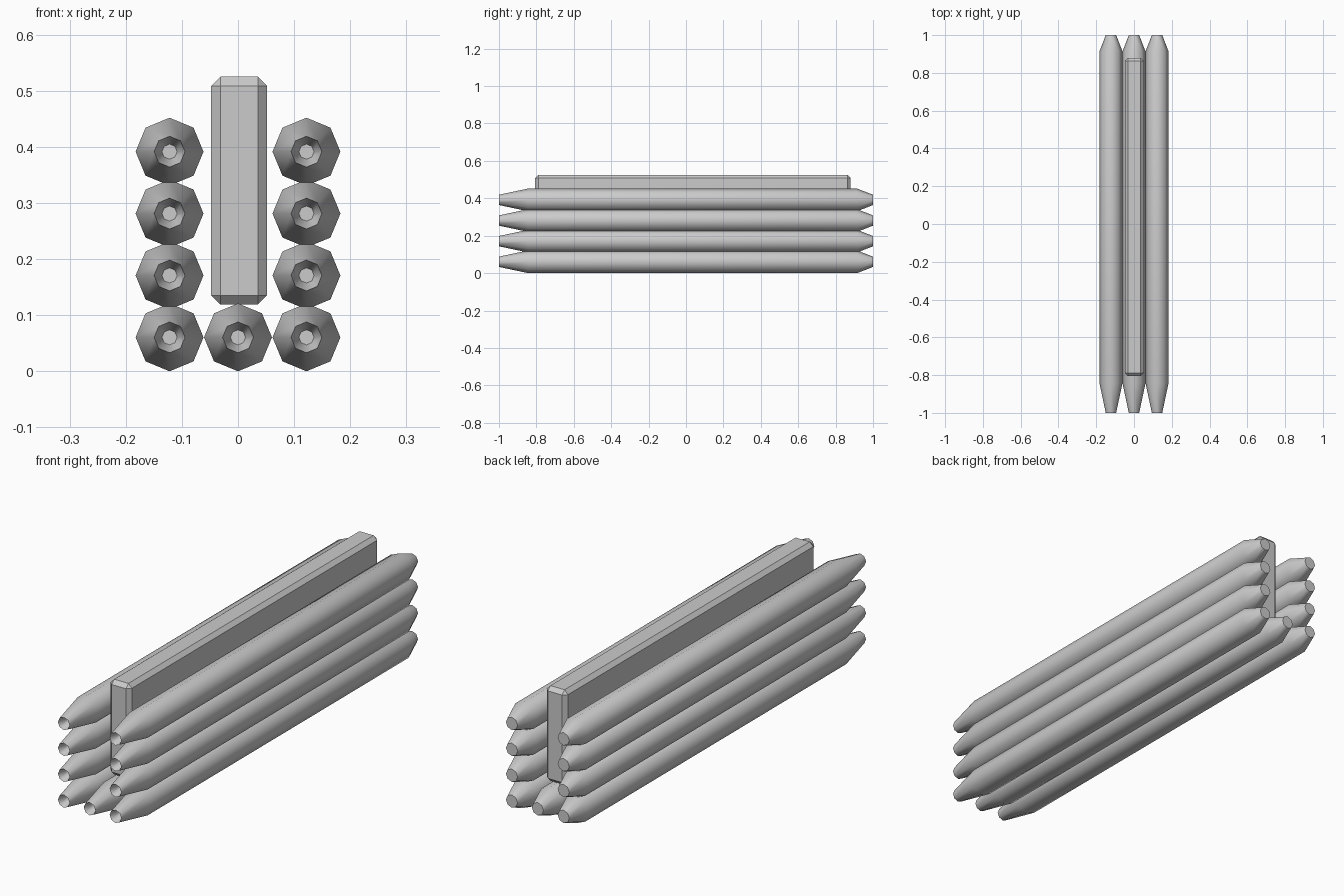
import bpy, bmesh, math

if "Cube" in bpy.data.objects:
    bpy.data.objects.remove(bpy.data.objects["Cube"])

R = 0.0605
# Tube profile from front recess to rear cap: (y, radius)
PROFILE = [(-0.955, 0.0135), (-1.0, 0.0275), (-0.845, R), (0.915, R), (1.0, 0.0275)]


def tube(name, x, z):
    bm = bmesh.new()
    rings = [[bm.verts.new((x + r * math.cos(i * math.pi / 4), y,
                            z + r * math.sin(i * math.pi / 4))) for i in range(8)]
             for y, r in PROFILE]
    for a, b in zip(rings, rings[1:]):
        for i in range(8):
            j = (i + 1) % 8
            bm.faces.new((a[i], a[j], b[j], b[i]))
    bm.faces.new(rings[0])
    bm.faces.new(rings[-1])
    bmesh.ops.recalc_face_normals(bm, faces=bm.faces[:])
    me = bpy.data.meshes.new(name)
    bm.to_mesh(me)
    bm.free()
    ob = bpy.data.objects.new(name, me)
    bpy.context.collection.objects.link(ob)
    bpy.ops.object.select_all(action='DESELECT')
    ob.select_set(True)
    bpy.context.view_layer.objects.active = ob
    bpy.ops.object.shade_smooth_by_angle(angle=math.radians(50))


# Side stacks and the bottom middle tube
for side, x in (("left", -0.122), ("right", 0.122)):
    for k in range(4):
        tube(f"{side}_tube_{k + 1}", x, R + 0.1103 * k)
tube("bottom_tube", 0, R)

# Central chamfered slab
bpy.ops.mesh.primitive_cube_add(size=1, location=(0.002, 0.037, 0.322))
slab = bpy.context.object
slab.name = "center_slab"
slab.scale = (0.1, 1.686, 0.406)
bpy.ops.object.transform_apply(location=False, rotation=False, scale=True)
bev = slab.modifiers.new("chamfer", 'BEVEL')
bev.width = 0.0165
bev.segments = 1
